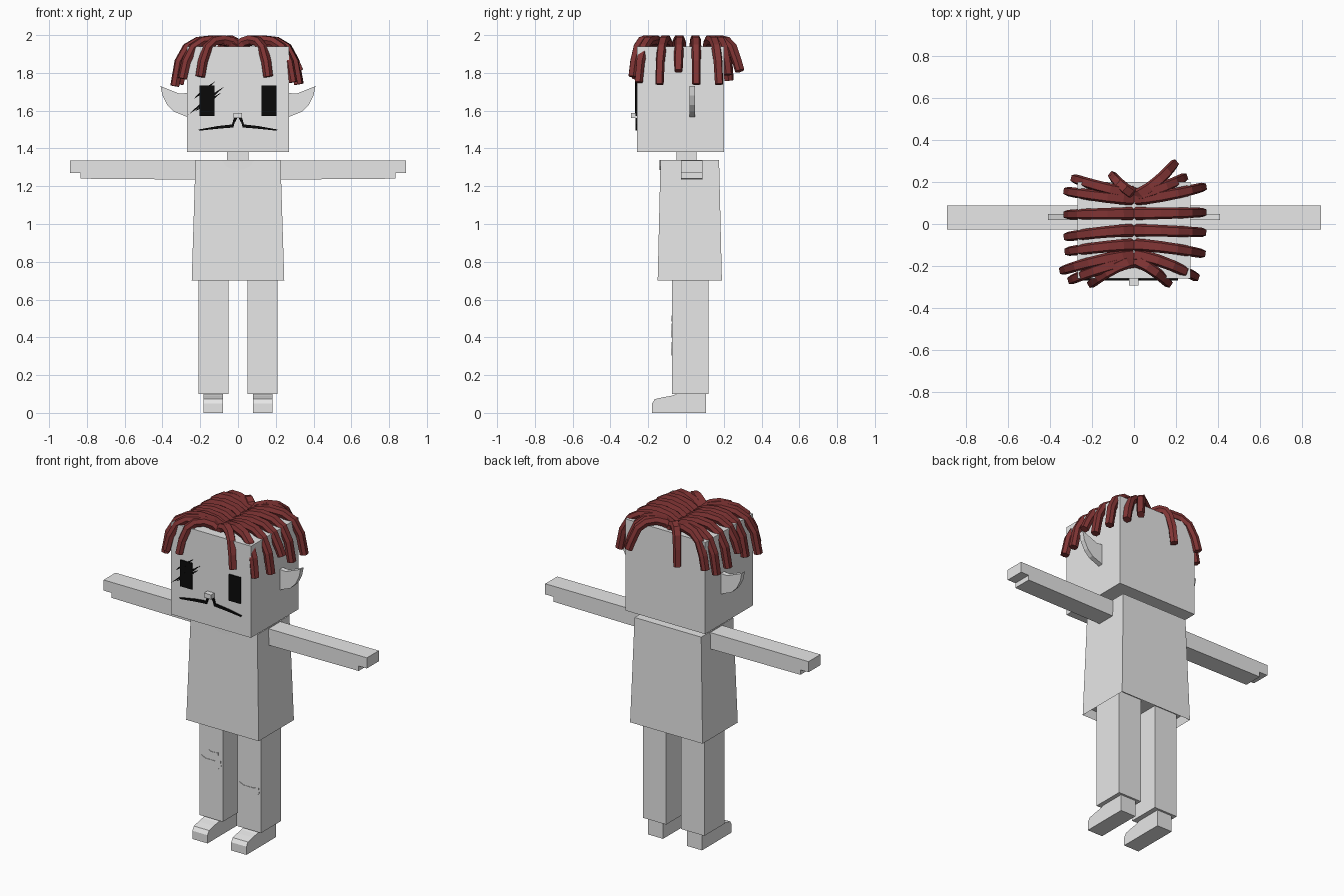
import bpy, bmesh
from mathutils import Vector

cube = bpy.data.objects.get("Cube")
if cube:
    bpy.data.objects.remove(cube, do_unlink=True)


def material(name, rgb):
    m = bpy.data.materials.new(name)
    m.use_nodes = True
    m.diffuse_color = (*rgb, 1)
    m.node_tree.nodes["Principled BSDF"].inputs["Base Color"].default_value = (*rgb, 1)
    return m


GREY = material("pale grey", (0.8, 0.8, 0.8))
BLACK = material("black", (0.003, 0.003, 0.003))
RED = material("dark red", (0.22, 0.035, 0.035))


def finish(name, bm, mat):
    bmesh.ops.recalc_face_normals(bm, faces=bm.faces)
    me = bpy.data.meshes.new(name)
    bm.to_mesh(me)
    bm.free()
    me.materials.append(mat)
    ob = bpy.data.objects.new(name, me)
    bpy.context.collection.objects.link(ob)
    return ob


def prism(name, pts, lo, hi, mat=GREY, axis="y"):
    """Extrude a 2D outline along y (points are x, z) or along x (points are y, z)."""
    bm = bmesh.new()
    place = (lambda a, b, d: (a, d, b)) if axis == "y" else (lambda a, b, d: (d, a, b))
    ends = [[bm.verts.new(place(a, b, d)) for a, b in pts] for d in (lo, hi)]
    for ring in ends:
        bm.faces.new(ring)
    for i in range(len(pts)):
        j = (i + 1) % len(pts)
        bm.faces.new((ends[0][i], ends[0][j], ends[1][j], ends[1][i]))
    return finish(name, bm, mat)


def box(name, x, y, z, mat=GREY):
    (a, b), (c, d) = x, z
    return prism(name, [(a, c), (b, c), (b, d), (a, d)], *y, mat)


def flip(pts, s):
    return [(s * a, b) for a, b in pts]


# Head, nose and neck
box("head", (-0.27, 0.27), (-0.26, 0.2), (1.38, 1.94))
box("nose", (-0.025, 0.022), (-0.292, -0.255), (1.56, 1.588))
box("neck", (-0.057, 0.055), (-0.05, 0.055), (1.3, 1.4))

# Torso: tapered tunic, hollow underneath
bm = bmesh.new()
bottom, top = [
    [bm.verts.new((x, y, z)) for x, y in ((-w, f), (w, f), (w, b), (-w, b))]
    for w, f, b, z in ((0.245, -0.15, 0.19, 0.7), (0.225, -0.135, 0.175, 1.34))]
hem = bm.faces.new(bottom)
bm.faces.new(top)
for i in range(4):
    j = (i + 1) % 4
    bm.faces.new((bottom[i], bottom[j], top[j], top[i]))
bmesh.ops.recalc_face_normals(bm, faces=bm.faces)
bmesh.ops.inset_region(bm, faces=[hem], thickness=0.015, depth=0)
for v in hem.verts:
    v.co.z += 0.05
finish("torso", bm, GREY)

# Collar
prism("collar", [(-0.085, 1.338), (-0.065, 1.308), (-0.03, 1.29), (0, 1.286),
                 (0.03, 1.29), (0.065, 1.308), (0.085, 1.338)], -0.14, -0.132)

# Mirrored parts
arm = [(0.2, 1.235), (0.835, 1.24), (0.835, 1.27), (0.89, 1.27), (0.89, 1.335), (0.2, 1.335)]
ear = [(0.25, 1.695), (0.31, 1.69), (0.36, 1.71), (0.41, 1.73), (0.4, 1.68),
       (0.375, 1.63), (0.34, 1.595), (0.27, 1.567), (0.25, 1.567)]
shoe = [(-0.18, 0), (-0.18, 0.05), (-0.165, 0.073), (-0.12, 0.083), (-0.08, 0.09),
        (-0.04, 0.103), (0.107, 0.103), (0.107, 0)]
lip = [(0.004, 1.56), (0.022, 1.56), (0.032, 1.527), (0.11, 1.518), (0.21, 1.5),
       (0.205, 1.494), (0.1, 1.505), (0.025, 1.511), (0.018, 1.535)]
for side, s in (("left", 1), ("right", -1)):
    prism(side + "_arm", flip(arm, s), -0.027, 0.088)
    prism(side + "_ear", flip(ear, s), 0.018, 0.048)
    box(side + "_leg", sorted((s * 0.05, s * 0.208)), (-0.075, 0.12), (0.1, 0.75))
    prism(side + "_shoe", shoe, *sorted((s * 0.08, s * 0.183)), axis="x")
    box(side + "_eye", sorted((s * 0.125, s * 0.203)), (-0.268, -0.26), (1.572, 1.732), BLACK)
    prism(side + "_mouth", flip(lip, s), -0.268, -0.26, BLACK)

# Scratches across the right eye
for a, b in (((-0.235, 1.662), (-0.12, 1.755)), ((-0.262, 1.58), (-0.07, 1.73)),
             ((-0.23, 1.595), (-0.09, 1.695))):
    a, b = Vector(a), Vector(b)
    mid, off = (a + b) / 2, Vector((-0.006, 0.008))
    prism("eye_scratch", [a, mid - off, b, mid + off], -0.269, -0.26, BLACK)

# Knee patches
patch = [(-1, 0.6), (-0.9, 1), (-0.5, 0.65), (0.4, 0.65), (0.95, 0.9), (1, 0),
         (0.7, -0.6), (0.2, -1), (-0.4, -0.9), (-0.75, -0.4)]
for x, z, w, h in ((-0.13, 0.435, 0.07, 0.037), (-0.112, 0.5, 0.033, 0.016),
                   (0.127, 0.34, 0.07, 0.036)):
    prism("knee_patch", [(x + a * w, z + b * h) for a, b in patch], -0.078, -0.07)

# Hair: strands swept from the parting outwards and down
section = [(-1, 0), (-0.65, 1), (0.65, 1), (1, 0), (0.65, -1), (-0.65, -1)]
arc = [(0, 1.94), (0.15, 1.965), (0.38, 1.976), (0.62, 1.968), (0.8, 1.935), (0.93, 1.86)]


def strand(root, tip, end):
    root, tip = Vector((*root, 0)), Vector((*tip, 0))
    path = []
    for t, z in arc + [(1, end)]:
        p = root.lerp(tip, t)
        p.y = root.y + (tip.y - root.y) * t ** 1.5
        p.z = z
        path.append(p)
    across = (tip - root).cross(Vector((0, 0, 1))).normalized()
    bm = bmesh.new()
    rings = []
    for i, p in enumerate(path):
        along = (path[min(i + 1, len(path) - 1)] - path[max(i - 1, 0)]).normalized()
        normal = across.cross(along).normalized()
        width = 0.031 - 0.0015 * i
        rings.append([bm.verts.new(p + across * a * width + normal * b * (0.024 - 0.0005 * i))
                      for a, b in section])
    for r, q in zip(rings, rings[1:]):
        for i in range(6):
            j = (i + 1) % 6
            bm.faces.new((r[i], r[j], q[j], q[i]))
    bm.faces.new(rings[0])
    bm.faces.new(rings[-1])
    finish("hair_strand", bm, RED)


# Root y, tip x, tip y, tip height
for ry, tx, ty, end in (
        (0.15, -0.28, 0.215, 1.78), (0.12, -0.315, 0.155, 1.74), (0.05, -0.315, 0.045, 1.74),
        (-0.03, -0.315, -0.06, 1.79), (-0.1, -0.31, -0.13, 1.74), (-0.15, -0.335, -0.22, 1.73),
        (-0.18, -0.295, -0.265, 1.77), (-0.18, -0.2, -0.282, 1.78), (0.15, -0.1, 0.228, 1.76),
        (0.14, 0.19, 0.285, 1.81), (0.14, 0.235, 0.22, 1.79), (0.12, 0.325, 0.175, 1.74),
        (0.05, 0.325, 0.055, 1.74), (-0.03, 0.325, -0.04, 1.81), (-0.1, 0.32, -0.14, 1.74),
        (-0.15, 0.29, -0.25, 1.75), (-0.18, 0.16, -0.28, 1.78)):
    strand((0.01 if tx > 0 else -0.01, ry), (tx, ty), end)
